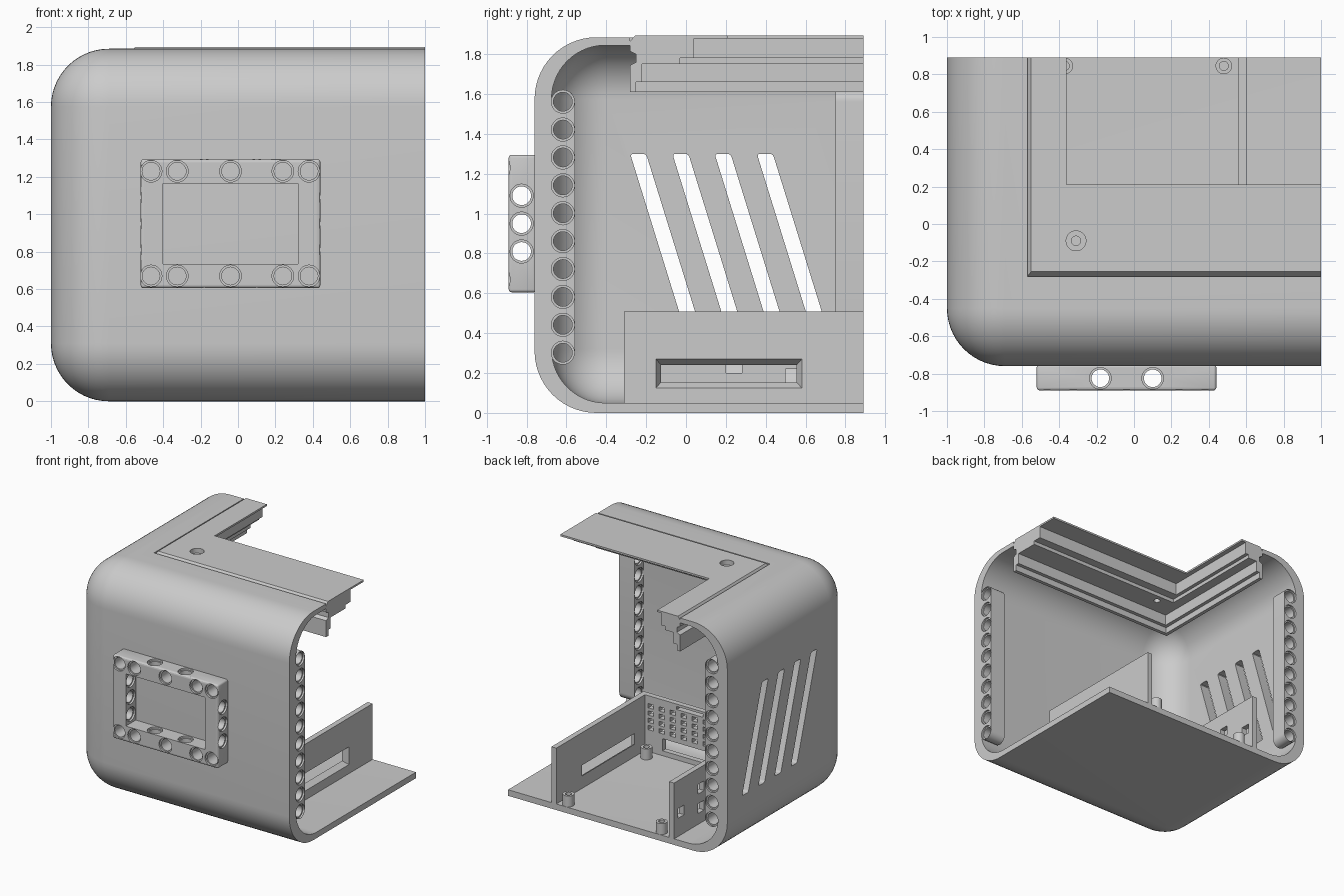
import bpy, bmesh, math
from mathutils import Matrix, Vector

old = bpy.data.objects.get("Cube")
if old:
    bpy.data.objects.remove(old, do_unlink=True)

grey = bpy.data.materials.new("plain grey")
grey.use_nodes = True
grey.diffuse_color = (0.6, 0.6, 0.6, 1)
grey.node_tree.nodes["Principled BSDF"].inputs["Base Color"].default_value = (0.6, 0.6, 0.6, 1)

X1, Y0, Y1, WALL = 1.0, -0.76, 0.89, 0.085
HOLE, RIM, PITCH = 0.047, 0.058, 0.14
TURN = {"x": Matrix.Rotation(math.pi / 2, 4, "Y"),
        "y": Matrix.Rotation(math.pi / 2, 4, "X"), "z": Matrix()}


def finish(name, bm):
    bmesh.ops.recalc_face_normals(bm, faces=bm.faces)
    mesh = bpy.data.meshes.new(name)
    bm.to_mesh(mesh)
    bm.free()
    mesh.materials.append(grey)
    obj = bpy.data.objects.new(name, mesh)
    bpy.context.scene.collection.objects.link(obj)
    return obj


def add_box(bm, lo, hi):
    lo, hi = Vector(lo), Vector(hi)
    m = Matrix.Translation((lo + hi) / 2) @ Matrix.Diagonal((*(hi - lo), 1))
    return bmesh.ops.create_cube(bm, size=1, matrix=m)["verts"]


def box(name, lo, hi, round_by=0, segments=4):
    bm = bmesh.new()
    add_box(bm, lo, hi)
    if round_by:
        bmesh.ops.bevel(bm, geom=bm.edges[:], offset=round_by, segments=segments,
                        profile=0.5, affect="EDGES")
    return finish(name, bm)


def boxes(bounds):
    bm = bmesh.new()
    for lo, hi in bounds:
        add_box(bm, lo, hi)
    return finish("box_cutter", bm)


def pegs(name, centres, axis, radius, length):
    bm = bmesh.new()
    for c in centres:
        bmesh.ops.create_cone(bm, cap_ends=True, segments=28, radius1=radius, radius2=radius,
                              depth=length, matrix=Matrix.Translation(c) @ TURN[axis])
    return finish(name, bm)


def combine(obj, other, mode="DIFFERENCE"):
    mod = obj.modifiers.new("cut", "BOOLEAN")
    mod.operation, mod.solver, mod.object = mode, "EXACT", other
    bpy.context.view_layer.objects.active = obj
    bpy.ops.object.modifier_apply(modifier=mod.name)
    bpy.data.objects.remove(other, do_unlink=True)


def drill(obj, centres, axis, length, rim_offsets):
    """Pin holes with a shallow wider rim at each given offset along the axis."""
    combine(obj, pegs("drill", centres, axis, HOLE, length))
    step = Vector([float(axis == a) for a in "xyz"])
    rims = [Vector(c) + step * o for c in centres for o in rim_offsets]
    combine(obj, pegs("drill", rims, axis, RIM, 0.03))


# Rounded shell, open on two sides and partly on top
shell = box("shell", (-1, Y0, 0), (2, 2, 1.885), 0.31, 14)
combine(shell, box("hollow", (-1 + WALL, Y0 + WALL, 0.05), (1.9, 1.9, 1.845), 0.27, 14))
combine(shell, box("bounds", (-1.2, -1, -0.2), (X1, Y1, 2)), "INTERSECT")
combine(shell, box("lid_gap", (-0.57, -0.28, 1.7), (1.2, 1.2, 2)))

# Slanted vents in the side wall
for i in range(4):
    y = -0.24 + 0.212 * i
    slot = box("slot", (-1.2, y - 0.04, 0.46), (-0.8, y + 0.04, 1.3), 0.015, 3)
    for v in slot.data.vertices:
        v.co.y += 0.31 * (1.3 - v.co.z)
    combine(shell, slot)

# Pin-hole beams along the two open wall ends
levels = [0.302 + PITCH * i for i in range(10)]


def beam(name, axis, u, end):
    def at(z, along):
        return (along, u, z) if axis == "x" else (u, along, z)
    mid = end - 0.07
    bm = bmesh.new()
    half = 16
    rings = []
    for along in (end - 0.14, end):
        ring = []
        for zc, start in ((levels[-1], 0), (levels[0], math.pi)):
            for k in range(half + 1):
                a = start + math.pi * k / half
                p = Vector(at(zc + 0.06 * math.sin(a), along))
                p["xy".index("y" if axis == "x" else "x")] += 0.06 * math.cos(a)
                ring.append(bm.verts.new(p))
        rings.append(ring)
        bm.faces.new(ring)
    n = len(rings[0])
    for k in range(n):
        j = (k + 1) % n
        bm.faces.new((rings[0][k], rings[0][j], rings[1][j], rings[1][k]))
    obj = finish(name, bm)
    drill(obj, [at(z, mid) for z in levels], axis, 0.3, (-0.07, 0.07))
    return obj


beam("front_wall_beam", "x", -0.618, X1)
beam("side_wall_beam", "y", -0.858, Y1)

# Pin-hole frame on the front
frame = box("front_frame", (-0.52, -0.89, 0.605), (0.44, -0.75, 1.295), 0.015, 3)
combine(frame, box("opening", (-0.4, -1, 0.735), (0.32, -0.7, 1.165)))
drill(frame, [(x, -0.82, z) for x in (-0.465, -0.325, -0.04, 0.24, 0.38) for z in (0.67, 1.23)],
      "y", 0.4, (-0.07,))
drill(frame, [(-0.04, -0.825, 0.95 + PITCH * i) for i in (-1, 0, 1)], "x", 1.4,
      (-0.48, -0.36, 0.36, 0.48))
drill(frame, [(x, -0.825, 0.95) for x in (-0.18, 0.1)], "z", 1.2,
      (-0.345, -0.215, 0.215, 0.345))

# L-shaped lid: one stepped section swept round a mitred corner (dx, dy, z)
section = [(0, 0, 1.865), (0.02, 0.025, 1.895), (0.21, 0.49, 1.895), (0.21, 0.49, 1.88),
           (0.17, 0.32, 1.88), (0.17, 0.32, 1.78), (0.14, 0.25, 1.78), (0.14, 0.25, 1.75),
           (0.06, 0.06, 1.75), (0.06, 0.06, 1.66), (0.03, 0.03, 1.66), (0.03, 0.03, 1.61),
           (0, 0, 1.61), (0, 0, 1.745), (0.03, 0.03, 1.76), (0.03, 0.03, 1.8), (0, 0, 1.815)]
bm = bmesh.new()
rows = [[bm.verts.new(p) for p in pts] for pts in (
    [(X1, -0.28 + dy, z) for dx, dy, z in section],
    [(-0.57 + dx, -0.28 + dy, z) for dx, dy, z in section],
    [(-0.57 + dx, Y1, z) for dx, dy, z in section])]
for a, b in zip(rows, rows[1:]):
    for k in range(len(section)):
        j = (k + 1) % len(section)
        bm.faces.new((a[k], a[j], b[j], b[k]))
bm.faces.new(rows[0])
bm.faces.new(rows[-1])
lid = finish("lid", bm)
screw = (-0.31, -0.09, 1.895)
combine(lid, pegs("drill", [screw], "z", 0.025, 0.6))
combine(lid, pegs("drill", [screw], "z", 0.053, 0.08))

# Tray walls standing on the floor
T, TOP = 0.045, 0.51
right_wall = box("tray_window_wall", (0.56, -0.31, 0.03), (0.605, Y1, TOP))
bm = right_wall.data
window = box("window", (0.55, -0.12, 0.16), (0.62, 0.55, 0.235))
for v in window.data.vertices:
    if v.co.x > 0.6:
        v.co.y += math.copysign(0.04, v.co.y - 0.2)
        v.co.z += math.copysign(0.045, v.co.z - 0.2)
combine(right_wall, window)

port_wall = box("tray_port_wall", (-0.515, -0.31, 0.03), (-0.47, Y1, TOP))
combine(port_wall, boxes([((-0.6, y, z), (-0.4, y + 0.08, z + 0.08))
                          for y, z in ((0.76, 0.2), (0.5, 0.3), (0.5, 0.14), (0.2, 0.2))]))

vent_wall = box("tray_vent_wall", (-0.48, -0.31, 0.03), (0.57, -0.31 + T, TOP))
holes = [((0.48 - 0.1 * c, -0.4, 0.23 + 0.06 * r), (0.53 - 0.1 * c, -0.2, 0.265 + 0.06 * r))
         for c in range(6) for r in range(4)]
holes += [((-0.25, -0.4, 0.09), (0.4, -0.2, 0.19)), ((0.03, -0.4, 0.465), (0.27, -0.2, 0.49))]
combine(vent_wall, boxes(holes))

# Screw posts on the floor
spots = [(x, y, 0.08) for x in (-0.37, 0.48) for y in (-0.17, 0.845)]
posts = pegs("screw_posts", spots, "z", 0.044, 0.12)
combine(posts, pegs("drill", [(x, y, 0.12) for x, y, z in spots], "z", 0.024, 0.14))

# Smooth shading with sharp edges kept
bpy.ops.object.select_all(action="DESELECT")
for obj in bpy.context.scene.objects:
    if obj.type == "MESH":
        obj.select_set(True)
bpy.context.view_layer.objects.active = shell
bpy.ops.object.shade_smooth_by_angle(angle=math.radians(30))
